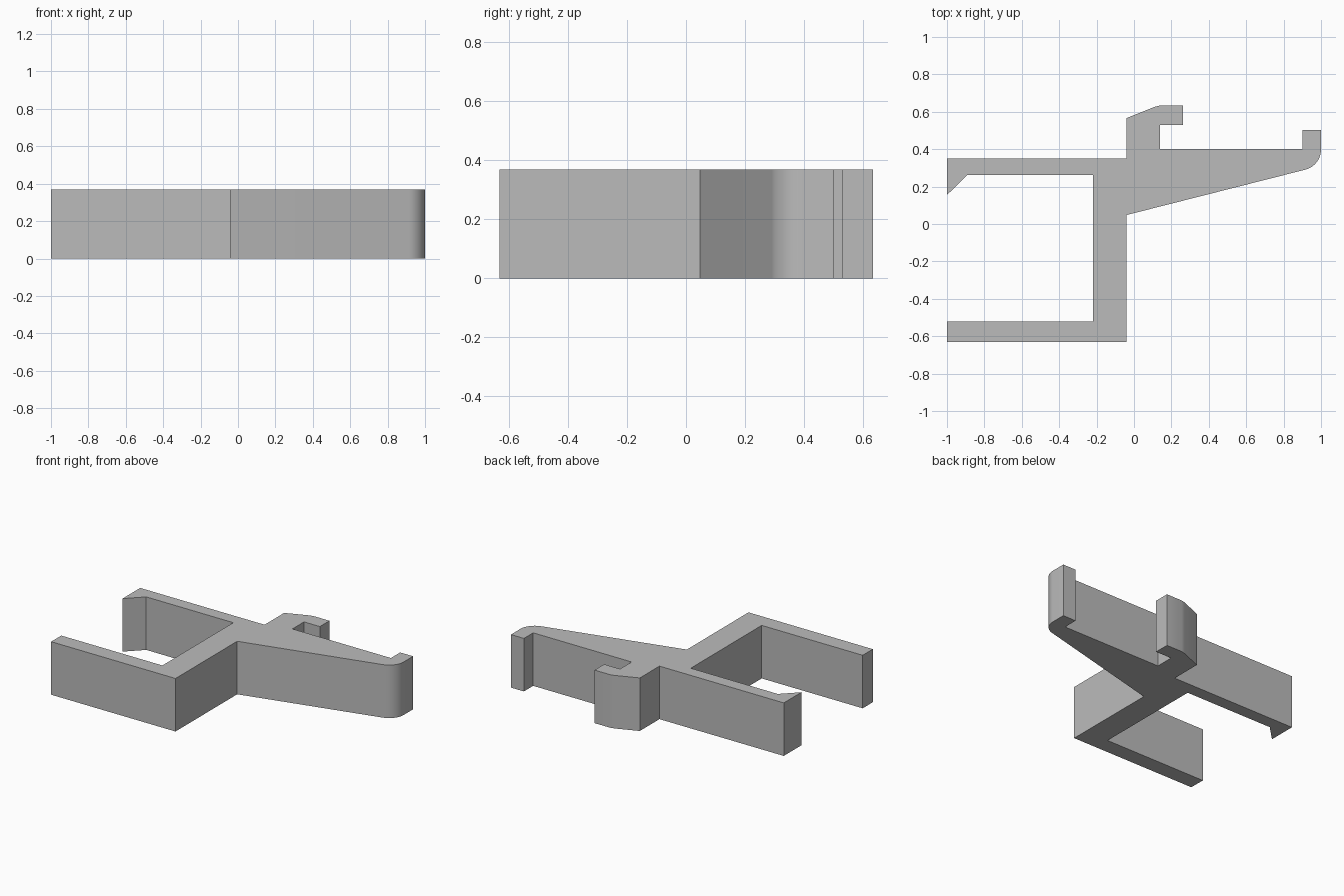
import bpy, bmesh
from math import sin, cos, radians
from mathutils import Vector

cube = bpy.data.objects.get("Cube")
if cube:
    bpy.data.objects.remove(cube, do_unlink=True)

HEIGHT = 0.37

# Single grey plastic
grey = bpy.data.materials.new("plain grey")
grey.use_nodes = True
colour = (0.5, 0.5, 0.5, 1)
grey.diffuse_color = colour
grey.node_tree.nodes["Principled BSDF"].inputs["Base Color"].default_value = colour


def arc(cx, cy, r, start, end, steps):
    """Points along a circular arc, angles in degrees."""
    angles = [radians(start + (end - start) * i / steps) for i in range(steps + 1)]
    return [(cx + r * cos(a), cy + r * sin(a)) for a in angles]


def extrude_outline(name, outline, height):
    """Solid prism standing on the ground, from a closed outline."""
    bm = bmesh.new()
    base = bm.faces.new([bm.verts.new((x, y, 0)) for x, y in outline])
    top = bmesh.ops.extrude_face_region(bm, geom=[base])["geom"]
    bmesh.ops.translate(bm, vec=Vector((0, 0, height)),
                        verts=[v for v in top if isinstance(v, bmesh.types.BMVert)])
    bmesh.ops.recalc_face_normals(bm, faces=bm.faces)
    # Triangulate the concave caps so that they shade cleanly
    bmesh.ops.triangulate(bm, faces=[f for f in bm.faces if len(f.verts) > 4])
    mesh = bpy.data.meshes.new(name)
    bm.to_mesh(mesh)
    bm.free()
    mesh.materials.append(grey)
    obj = bpy.data.objects.new(name, mesh)
    bpy.context.collection.objects.link(obj)
    return obj


# Outline, counter-clockwise from the lower clamp jaw
lower_jaw = [(-1, -0.52), (-1, -0.632), (-0.04, -0.632)]
arm_underside = [(-0.04, 0.048)]
arm_corner = arc(0.888, 0.399, 0.112, -76, 0, 12)
arm_lip = [(1, 0.502), (0.9, 0.502), (0.9, 0.4)]
hook = [(0.14, 0.4), (0.14, 0.528), (0.262, 0.528), (0.262, 0.634),
        (0.14, 0.634), (0.11, 0.626), (-0.04, 0.566)]
upper_jaw = [(-0.04, 0.35), (-1, 0.35), (-1, 0.155), (-0.892, 0.262), (-0.22, 0.262)]
spine_inner = [(-0.22, -0.52)]

bracket = extrude_outline(
    "clamp_bracket",
    lower_jaw + arm_underside + arm_corner + arm_lip + hook + upper_jaw + spine_inner,
    HEIGHT)

# Smooth the rounded corner, keep the hard edges
bpy.context.view_layer.objects.active = bracket
bracket.select_set(True)
bpy.ops.object.shade_smooth_by_angle(angle=radians(30))
